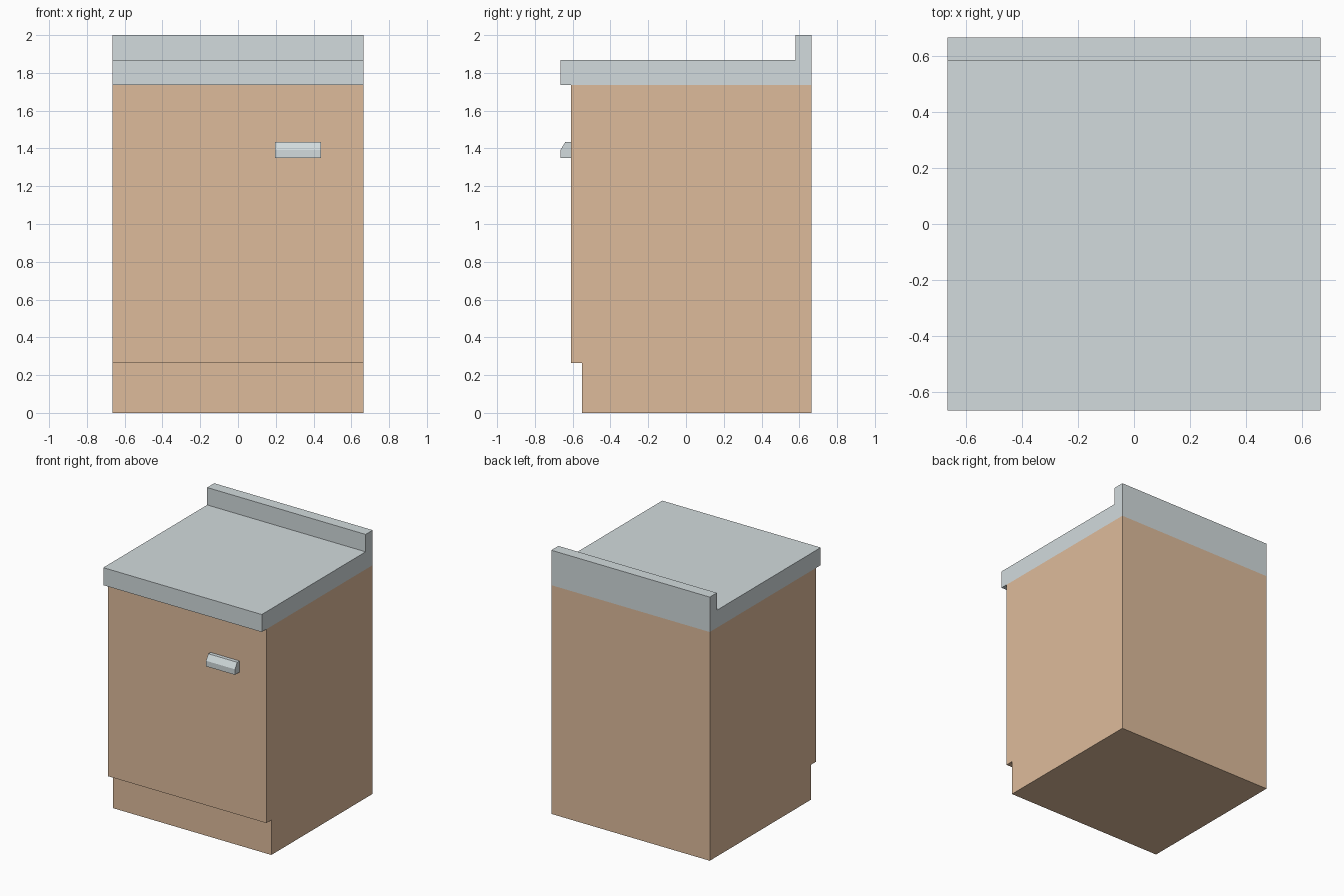
import bpy
import bmesh

if "Cube" in bpy.data.objects:
    bpy.data.objects.remove(bpy.data.objects["Cube"], do_unlink=True)


def make_material(name, rgb):
    mat = bpy.data.materials.new(name)
    mat.use_nodes = True
    colour = (*rgb, 1.0)
    mat.diffuse_color = colour
    mat.node_tree.nodes["Principled BSDF"].inputs["Base Color"].default_value = colour
    return mat


def extrude_profile(name, profile, x_min, x_max, mat):
    """Extrude a side profile of (y, z) points along x."""
    bm = bmesh.new()
    face = bm.faces.new([bm.verts.new((x_min, y, z)) for y, z in profile])
    result = bmesh.ops.extrude_face_region(bm, geom=[face])
    verts = [v for v in result["geom"] if isinstance(v, bmesh.types.BMVert)]
    bmesh.ops.translate(bm, verts=verts, vec=(x_max - x_min, 0, 0))
    bmesh.ops.recalc_face_normals(bm, faces=bm.faces)
    mesh = bpy.data.meshes.new(name)
    bm.to_mesh(mesh)
    bm.free()
    mesh.materials.append(mat)
    obj = bpy.data.objects.new(name, mesh)
    bpy.context.collection.objects.link(obj)
    return obj


wood = make_material("light wood", (0.73, 0.50, 0.33))
metal = make_material("pale metal", (0.645, 0.708, 0.723))

HALF = 0.665      # half width and half depth
FRONT = -0.61     # cabinet front
TOE = -0.55       # recessed plinth front
TOE_Z = 0.265
BODY_Z = 1.735
WORKTOP_Z = 1.868

# Cabinet with recessed plinth
extrude_profile("cabinet_body", [
    (TOE, 0), (HALF, 0), (HALF, BODY_Z),
    (FRONT, BODY_Z), (FRONT, TOE_Z), (TOE, TOE_Z)], -HALF, HALF, wood)

# Worktop with raised back edge
extrude_profile("worktop", [
    (-HALF, BODY_Z), (HALF, BODY_Z), (HALF, 2), (0.58, 2),
    (0.58, WORKTOP_Z), (-HALF, WORKTOP_Z)], -HALF, HALF, metal)

# Door handle with sloped upper front
extrude_profile("door_handle", [
    (FRONT, 1.35), (FRONT, 1.435), (-0.638, 1.435),
    (-HALF, 1.392), (-HALF, 1.35)], 0.197, 0.44, metal)
